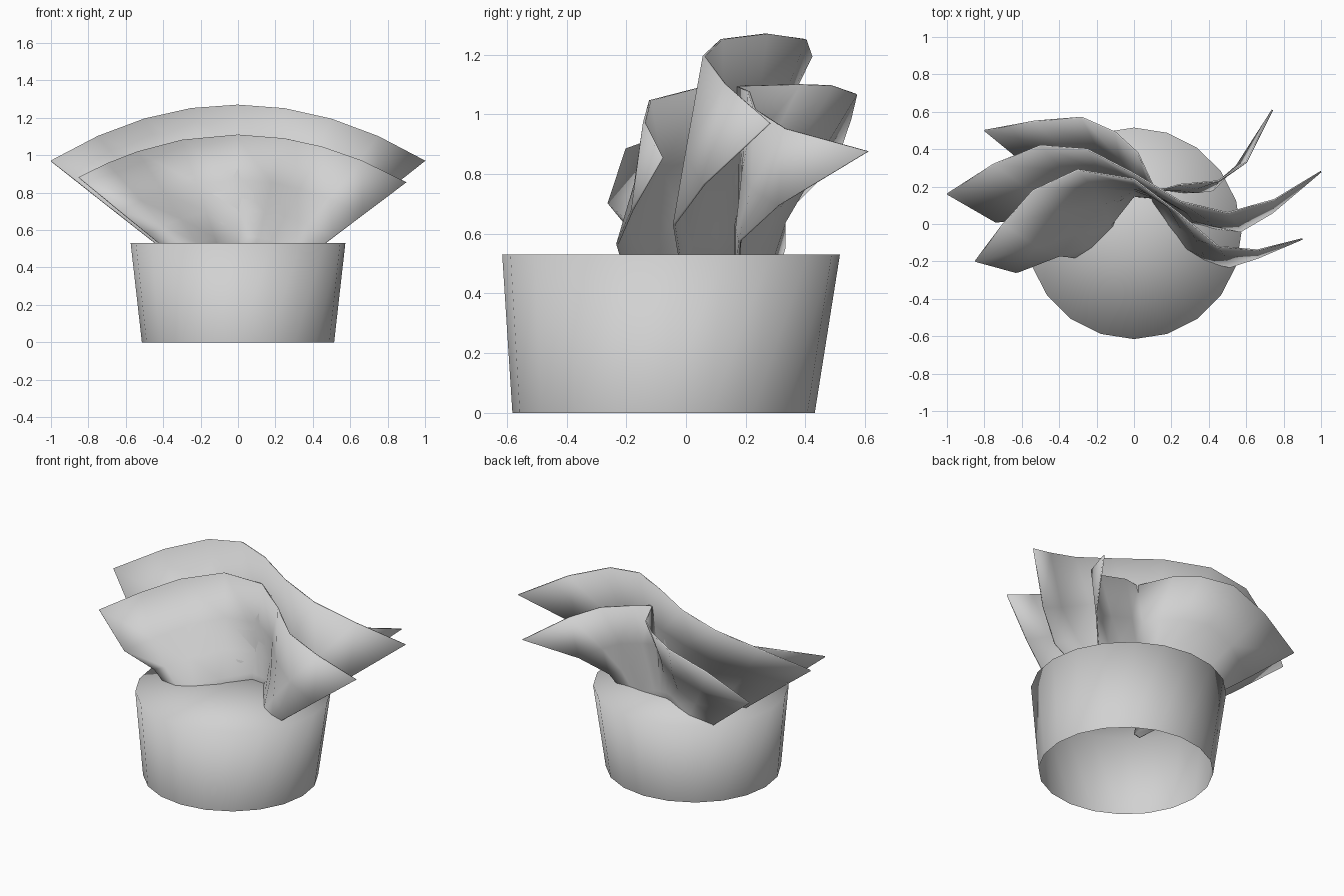
import bpy, bmesh, math

grey = bpy.data.materials.new("light grey")
grey.diffuse_color = (0.64, 0.64, 0.64, 1)


def finish(name, bm):
    mesh = bpy.data.meshes.new(name)
    bmesh.ops.recalc_face_normals(bm, faces=bm.faces)
    bm.to_mesh(mesh)
    bm.free()
    mesh.materials.append(grey)
    mesh.shade_smooth()
    obj = bpy.data.objects.new(name, mesh)
    bpy.context.collection.objects.link(obj)
    return obj


# Tapered holder: closed on top, open underneath, soft shaded
bm = bmesh.new()
rings = []
for radius, cy, z in ((0.514, -0.075, 0.0), (0.574, -0.05, 0.53)):
    rings.append([bm.verts.new((radius * math.cos(math.tau * i / 20),
                                cy + radius * 0.985 * math.sin(math.tau * i / 20), z))
                  for i in range(20)])
for i in range(20):
    j = (i + 1) % 20
    bm.faces.new((rings[0][i], rings[0][j], rings[1][j], rings[1][i]))
cap = bm.faces.new(rings[1])
bmesh.ops.poke(bm, faces=[cap])
finish("holder", bm)

# Rippled fan sheets narrowing towards a point inside the holder
APEX = 0.18
ROWS = (1.0, 0.74, 0.57, 0.42, 0.22)


def sheet(name, height, droop, columns):
    """columns: x at the top edge, then y on each row going down"""
    bm = bmesh.new()
    grid = []
    for r, scale in enumerate(ROWS):
        row = []
        for col in columns:
            x = col[0]
            top = height - droop * x * x
            y = col[1 + min(r, 3)]
            row.append(bm.verts.new((x * scale, y, APEX + (top - APEX) * scale)))
        grid.append(row)
    for a, b in zip(grid, grid[1:]):
        for i in range(len(a) - 1):
            bm.faces.new((a[i], a[i + 1], b[i + 1], b[i]))
    obj = finish(name, bm)
    mod = obj.modifiers.new("thickness", 'SOLIDIFY')
    mod.thickness = 0.008
    mod.offset = 0


sheet("middle_sheet", 1.27, 0.3, [
    (-1.00, 0.16, 0.01, 0.03, 0.02), (-0.75, 0.32, 0.18, 0.08, 0.05),
    (-0.50, 0.42, 0.29, 0.16, 0.08), (-0.25, 0.40, 0.29, 0.19, 0.11),
    (0.00, 0.27, 0.23, 0.19, 0.17), (0.25, 0.12, 0.12, 0.14, 0.16),
    (0.50, 0.06, 0.04, 0.06, 0.10), (0.75, 0.13, 0.00, -0.01, 0.02),
    (1.00, 0.28, 0.06, -0.04, -0.02)])
sheet("front_sheet", 1.11, 0.315, [
    (-0.85, -0.20, -0.26, -0.16, -0.17), (-0.70, 0.00, -0.12, -0.17, -0.18),
    (-0.54, 0.18, 0.07, -0.05, -0.12), (-0.30, 0.29, 0.20, 0.10, -0.01),
    (0.00, 0.24, 0.21, 0.18, 0.15), (0.25, 0.05, 0.09, 0.13, 0.14),
    (0.45, -0.12, -0.08, -0.03, 0.01), (0.66, -0.14, -0.17, -0.17, -0.13),
    (0.90, -0.08, -0.18, -0.23, -0.20)])
sheet("back_sheet", 1.10, 0.41, [
    (-0.80, 0.50, 0.33, 0.33, 0.30), (-0.53, 0.55, 0.41, 0.33, 0.29),
    (-0.28, 0.57, 0.43, 0.31, 0.24), (-0.10, 0.49, 0.35, 0.25, 0.20),
    (0.02, 0.38, 0.26, 0.21, 0.18), (0.12, 0.17, 0.18, 0.18, 0.18),
    (0.24, 0.21, 0.19, 0.18, 0.18), (0.45, 0.23, 0.19, 0.18, 0.18),
    (0.60, 0.33, 0.22, 0.17, 0.17), (0.74, 0.61, 0.31, 0.18, 0.17)])
